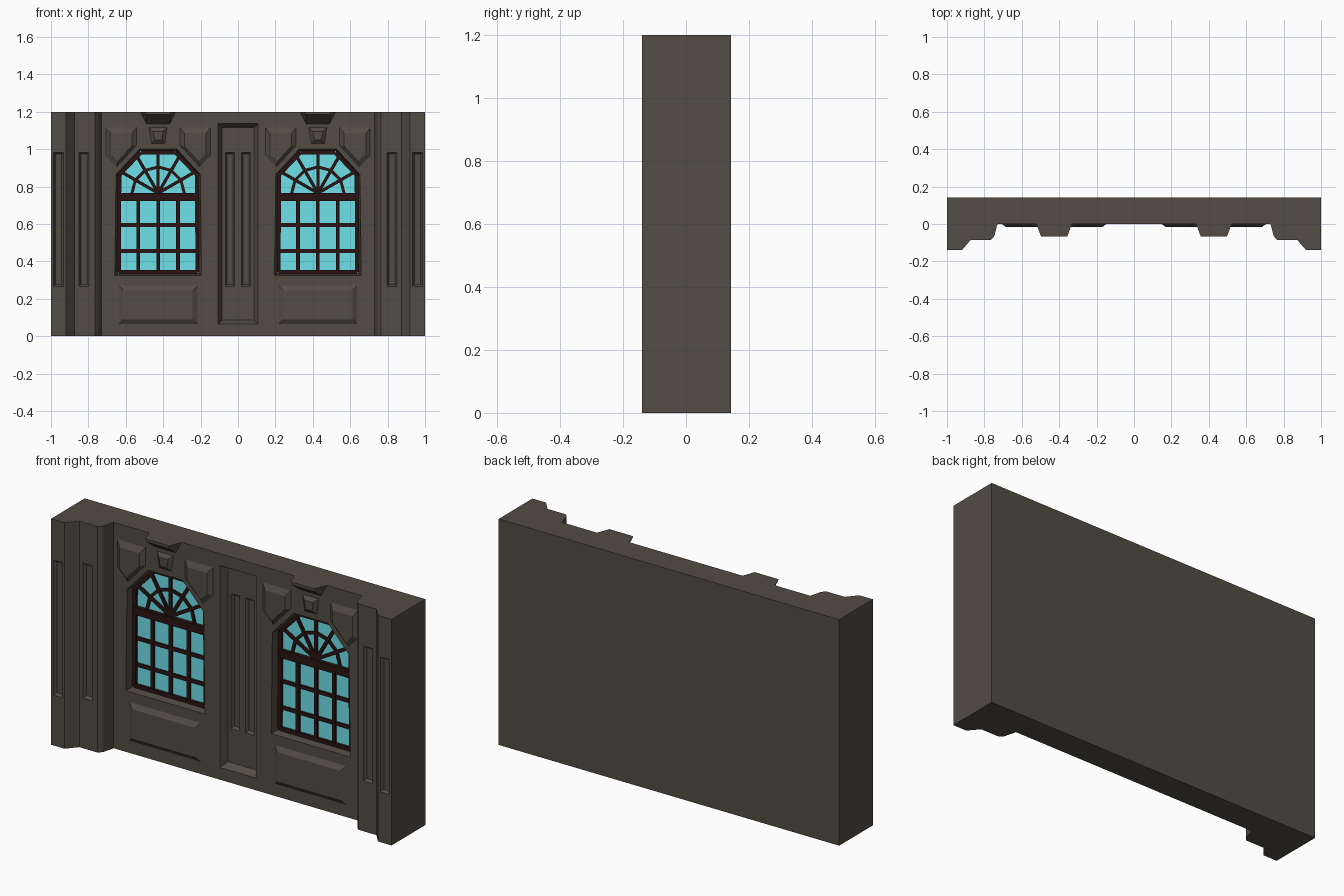
import bpy, bmesh
from math import sin, cos, radians
from mathutils import Vector

if "Cube" in bpy.data.objects:
    bpy.data.objects.remove(bpy.data.objects["Cube"])


def material(name, rgb):
    m = bpy.data.materials.new(name)
    m.diffuse_color = (*rgb, 1)
    m.use_nodes = True
    m.node_tree.nodes["Principled BSDF"].inputs["Base Color"].default_value = m.diffuse_color
    return m


STONE = material("stone", (0.085, 0.073, 0.058))
WOOD = material("dark_wood", (0.022, 0.007, 0.006))
GLASS = material("blue_glass", (0.16, 0.75, 0.82))
CX = 0.427  # window centre


def add_loft(bm, loops):
    rings = [[bm.verts.new(p) for p in loop] for loop in loops]
    n = len(rings[0])
    for a, b in zip(rings, rings[1:]):
        for i in range(n):
            bm.faces.new((a[i], a[(i + 1) % n], b[(i + 1) % n], b[i]))
    bm.faces.new(rings[0])
    bm.faces.new(rings[-1])


def finish(name, bm, mat):
    bmesh.ops.recalc_face_normals(bm, faces=bm.faces)
    me = bpy.data.meshes.new(name)
    bm.to_mesh(me)
    bm.free()
    me.materials.append(mat)
    ob = bpy.data.objects.new(name, me)
    bpy.context.collection.objects.link(ob)
    return ob


def layered(name, layers, mat):
    """Loft of (x, z) outlines, each placed at its own y."""
    bm = bmesh.new()
    add_loft(bm, [[(x, y, z) for x, z in pts] for pts, y in layers])
    return finish(name, bm, mat)


def rect(cx, hw, z0, z1, inset=0):
    a, b, c = hw - inset, z0 + inset, z1 - inset
    return [(cx - a, b), (cx + a, b), (cx + a, c), (cx - a, c)]


def shrink(pts, f):
    mx = (min(p[0] for p in pts) + max(p[0] for p in pts)) / 2
    mz = (min(p[1] for p in pts) + max(p[1] for p in pts)) / 2
    return [(mx + (x - mx) * f, mz + (z - mz) * f) for x, z in pts]


def symmetric(half, cx):
    return [(cx + x, z) for x, z in half] + [(cx - x, z) for x, z in reversed(half)]


def opening(cx, inset=False):
    half = ([(.215, .335), (.212, .867), (.095, .99)] if inset
            else [(.232, .325), (.225, .865), (.1, 1.0)])
    return symmetric(half, cx)


# Wall body with stepped corner pilasters
half_plan = [(1, .143), (1, -.14), (.92, -.14), (.873, -.085), (.765, -.085),
             (.747, -.065), (.73, 0)]
plan = half_plan + [(-x, y) for x, y in reversed(half_plan)]
bm = bmesh.new()
add_loft(bm, [[(x, y, z) for x, y in plan] for z in (0, 1.2)])
wall = finish("wall", bm, STONE)


# Recesses carved into the wall
def carve(outer, inner, y, depth):
    cut = layered("cutter", [(outer, y - .02), (outer, y), (inner, y + depth)], STONE)
    cut.hide_render = True
    mod = wall.modifiers.new("recess", 'BOOLEAN')
    mod.operation = 'DIFFERENCE'
    mod.solver = 'EXACT'
    mod.object = cut
    bpy.context.view_layer.objects.active = wall
    bpy.ops.object.modifier_apply(modifier=mod.name)
    bpy.data.objects.remove(cut)


carve(rect(0, .107, .065, 1.137), rect(0, .107, .065, 1.137, .022), 0, .038)
for s in (-1, 1):
    carve(opening(s * CX), opening(s * CX, True), 0, .065)
    for x, hw, y in ((.043, .025, .038), (.823, .027, -.085), (.96, .026, -.14)):
        carve(rect(s * x, hw, .267, .983), rect(s * x, hw, .267, .983, .01), y, .015)


# Window bars
def bar(bm, p, q, w, y0, y1):
    p, q = Vector(p), Vector(q)
    d = (q - p).normalized()
    n = Vector((-d.y, d.x)) * w / 2
    ends = [p + n, q + n, q - n, p - n]
    add_loft(bm, [[(v.x, y, v.y) for v in ends] for y in (y0, y1)])


def window(cx, side):
    layered(side + "_glass", [(opening(cx, True), .05), (opening(cx, True), .064)], GLASS)
    bm = bmesh.new()
    edge = shrink(opening(cx, True), .975)
    for a, b in zip(edge, edge[1:] + edge[:1]):
        bar(bm, a, b, .02, .036, .058)
    for x in (-.106, 0, .106):
        bar(bm, (cx + x, .335), (cx + x, .745), .02, .04, .058)
    for z in (.455, .595):
        bar(bm, (cx - .21, z), (cx + .21, z), .02, .042, .058)
    bar(bm, (cx - .212, .745), (cx + .212, .745), .042, .03, .058)
    hub = Vector((cx, .765))
    rays = [Vector((cos(radians(a)), sin(radians(a)))) for a in range(0, 181, 30)]
    for r in rays[1:-1]:
        bar(bm, hub, hub + r * .225, .017, .04, .058)
    for a, b in zip(rays, rays[1:]):
        bar(bm, hub + a * .14, hub + b * .14, .016, .042, .058)
    finish(side + "_window_bars", bm, WOOD)


# Raised panels, arch stones and keystones around each window
for s, side in ((-1, "left"), (1, "right")):
    cx = s * CX
    window(cx, side)
    layered(side + "_lower_panel", [(rect(cx, .21, .065, .27), .005),
                                    (rect(cx, .21, .065, .27), 0),
                                    (rect(cx, .21, .065, .27, .025), -.016)], STONE)
    for m in (-1, 1):
        stone = [(cx + m * x, z) for x, z in
                 ((.28, 1.115), (.117, 1.115), (.117, 1.02), (.222, .905), (.28, .965))]
        layered(side + "_arch_stone", [(stone, .005), (stone, 0),
                                       (shrink(stone, .72), -.016)], STONE)
    small = symmetric([(.035, 1.03), (.048, 1.115)], cx)
    layered(side + "_small_stone", [(small, .005), (small, 0),
                                    (shrink(small, .55), -.016)], STONE)
    layered(side + "_keystone",
            [(symmetric([(.062, 1.135), (.095, 1.2)], cx), 0),
             (symmetric([(.064, 1.185), (.07, 1.2)], cx), -.067)], STONE)
